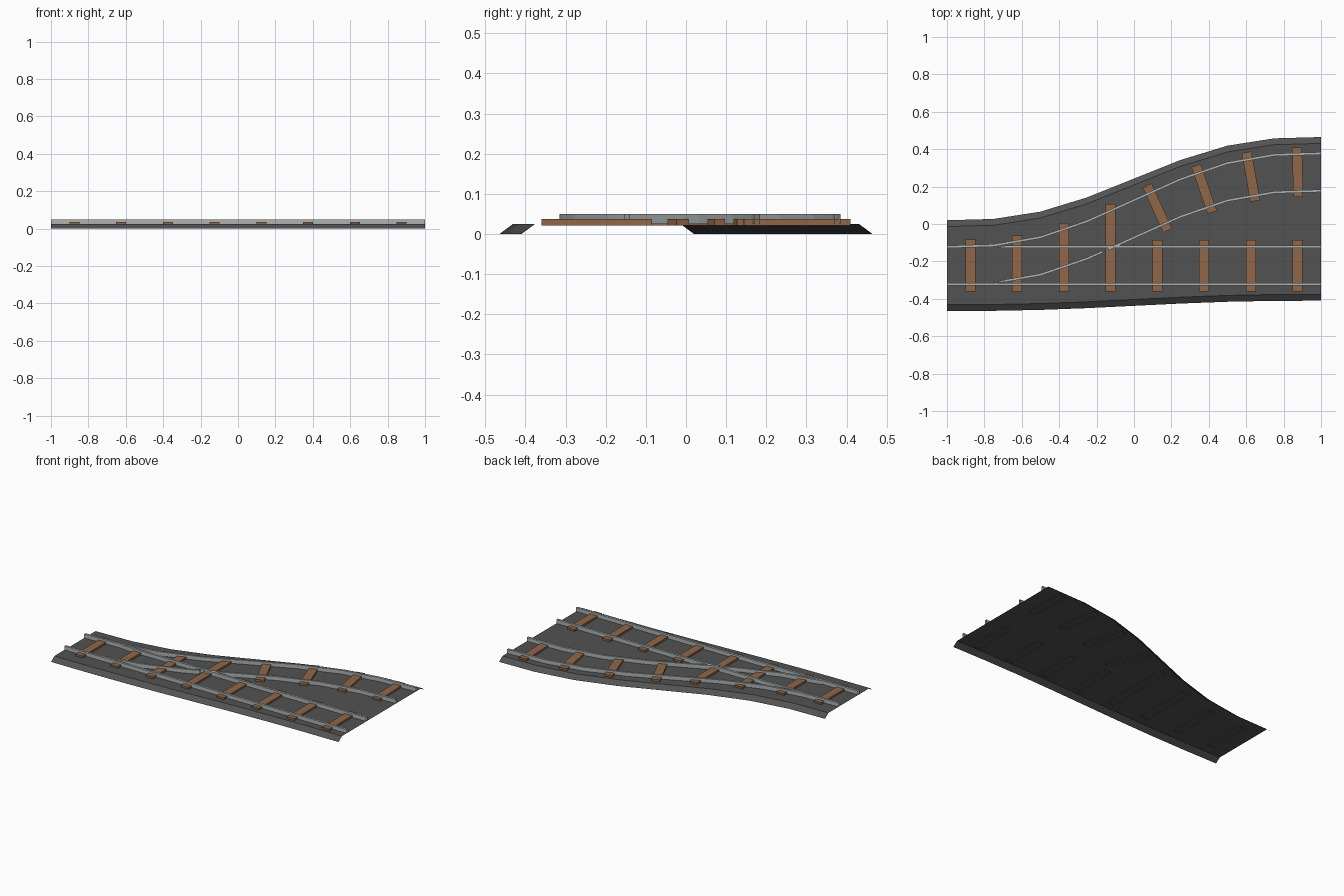
import bpy
import math
from mathutils import Matrix, Vector

cube = bpy.data.objects.get("Cube")
if cube:
    bpy.data.objects.remove(cube, do_unlink=True)


def material(name, rgb):
    m = bpy.data.materials.new(name)
    m.use_nodes = True
    m.diffuse_color = (*rgb, 1)
    bsdf = m.node_tree.nodes["Principled BSDF"]
    bsdf.inputs["Base Color"].default_value = (*rgb, 1)
    bsdf.inputs["Roughness"].default_value = 0.8
    return m


GRAVEL = material("dark gravel", (0.085, 0.085, 0.085))
WOOD = material("brown wood", (0.28, 0.135, 0.065))
STEEL = material("grey steel", (0.42, 0.45, 0.45))

MAIN_Y = -0.2225      # centre line of the straight track
SHIFT = 0.5           # sideways travel of the diverging track
GAUGE = 0.1           # half the distance between rails
BED_Z, SLEEPER_Z, RAIL_Z = 0.025, 0.037, 0.05
STATIONS = [-1 + 0.25 * i for i in range(9)]


def ease(x):
    t = (x + 1) / 2
    return t ** 3 * (10 - 15 * t + 6 * t * t)


def branch_y(x):
    """Centre line of the diverging track, straight between stations."""
    i = min(int((x + 1) / 0.25), 7)
    a, b = STATIONS[i], STATIONS[i + 1]
    f = (x - a) / 0.25
    return MAIN_Y + SHIFT * (ease(a) * (1 - f) + ease(b) * f)


def build(name, verts, faces, mat):
    mesh = bpy.data.meshes.new(name)
    mesh.from_pydata(verts, [], faces)
    mesh.materials.append(mat)
    obj = bpy.data.objects.new(name, mesh)
    bpy.context.collection.objects.link(obj)
    return obj


def loft(name, xs, section, mat):
    """Open sheet through a (y, z) section at each x, listed from -y to +y."""
    rows = [section(x) for x in xs]
    n = len(rows[0])
    verts = [(x, y, z) for x, row in zip(xs, rows) for y, z in row]
    faces = [(i * n + j, (i + 1) * n + j, (i + 1) * n + j + 1, i * n + j + 1)
             for i in range(len(xs) - 1) for j in range(n - 1)]
    return build(name, verts, faces, mat)


def rail(name, start, end, path, taper=False):
    xs = [start] + [s for s in STATIONS if start + 0.06 < s < end] + [end]
    if taper:
        xs.insert(1, start + 0.06)

    def section(x):
        w = 0.002 if taper and x == start else 0.007
        y = path(x)
        return [(y - w, BED_Z), (y - w, RAIL_Z), (y + w, RAIL_Z), (y + w, BED_Z)]
    return loft(name, xs, section, STEEL)


def sleeper(name, centre, length, angle=0):
    """Open-bottomed timber sunk slightly into the bed."""
    turn = Matrix.Rotation(angle, 3, "Z")
    corners = [(-1, -1), (1, -1), (1, 1), (-1, 1)]
    verts = []
    for z in (0.021, SLEEPER_Z):
        for sx, sy in corners:
            p = turn @ Vector((sx * 0.0265, sy * length / 2, 0))
            verts.append((centre[0] + p.x, centre[1] + p.y, z))
    faces = [(4, 5, 6, 7)]
    faces += [(i, (i + 1) % 4, (i + 1) % 4 + 4, i + 4) for i in range(4)]
    return build(name, verts, faces, WOOD)


# Gravel bed: flat top with sloping shoulders
def bed_section(x):
    half = 0.2425 - 0.055 * ease(x)
    front, back = MAIN_Y - half, branch_y(x) + half
    return [(front, 0), (front + 0.034, BED_Z), (back - 0.034, BED_Z), (back, 0)]


loft("gravel_bed", STATIONS, bed_section, GRAVEL)

# Sleepers: long shared ones before the tracks part, separate ones after
FRONT_Y, REACH = MAIN_Y - 0.1375, 0.1375
for i in range(8):
    x = -0.875 + 0.25 * i
    if x < 0:
        back = MAIN_Y + SHIFT * ease(x) + REACH
        sleeper(f"shared_sleeper_{i}", (x, (FRONT_Y + back) / 2), back - FRONT_Y)
    else:
        sleeper(f"main_sleeper_{i}", (x, MAIN_Y), 2 * REACH)
        slope = (ease(x + 0.01) - ease(x - 0.01)) * SHIFT / 0.02
        sleeper(f"branch_sleeper_{i}", (x, MAIN_Y + SHIFT * ease(x)),
                2 * REACH - 0.01, math.atan(slope))

# Outer rails run the full length
rail("main_front_rail", -1, 1, lambda x: MAIN_Y - GAUGE)
rail("branch_back_rail", -1, 1, lambda x: branch_y(x) + GAUGE)

# Inner rails start as tapered blades; the branch rail has a gap at the crossing
rail("main_back_rail", -0.74, 1, lambda x: MAIN_Y + GAUGE, taper=True)
rail("branch_blade_rail", -0.74, -0.165, lambda x: branch_y(x) - GAUGE, taper=True)
rail("branch_front_rail", -0.14, 1, lambda x: branch_y(x) - GAUGE)
